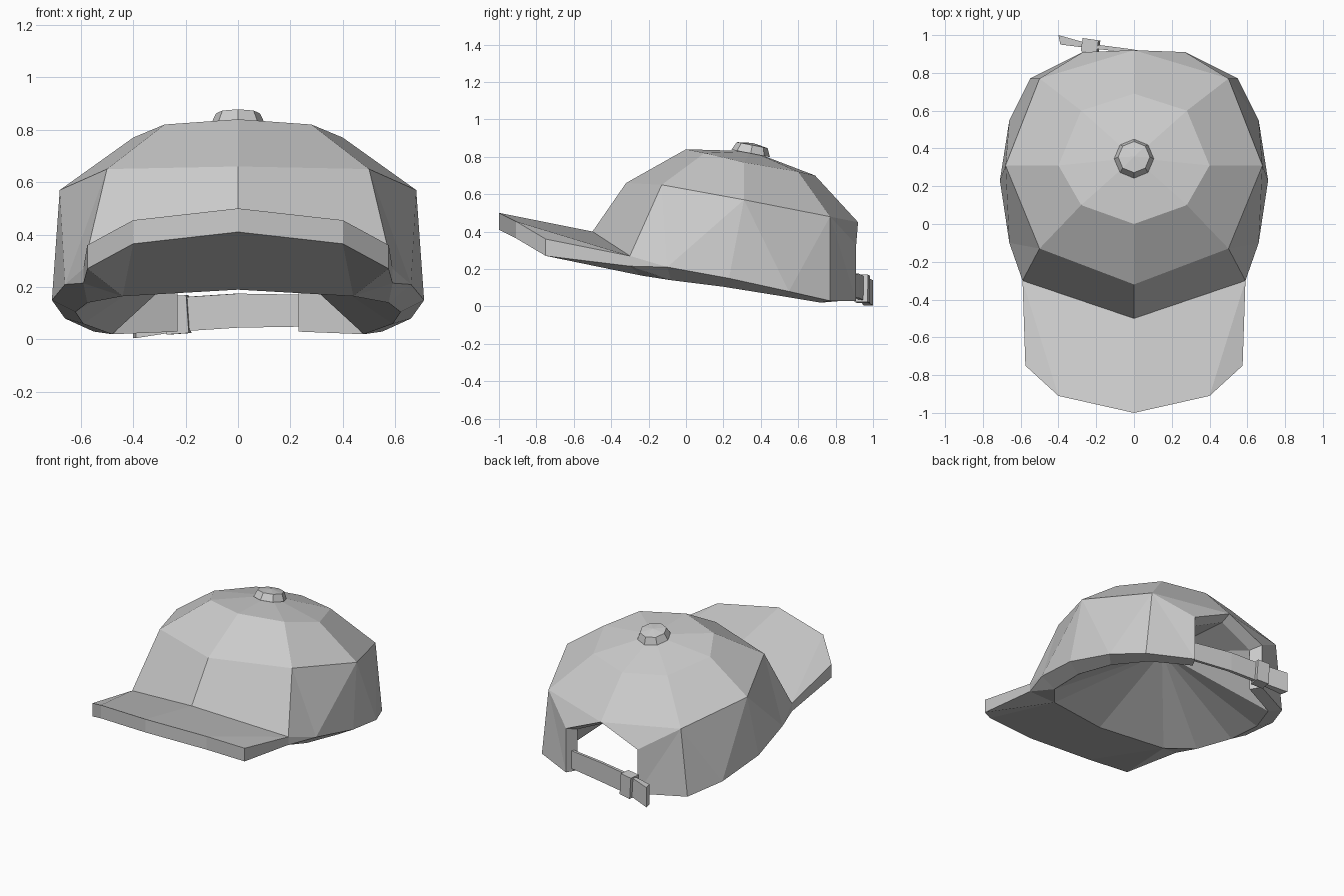
import bpy
import bmesh
import math
from mathutils import Vector

default_cube = bpy.data.objects.get("Cube")
if default_cube:
    bpy.data.objects.remove(default_cube, do_unlink=True)

# One plain cloth colour for the whole cap
COLOUR = (0.6, 0.6, 0.6, 1)
cloth = bpy.data.materials.new("grey_cloth")
cloth.use_nodes = True
cloth.diffuse_color = COLOUR
cloth.node_tree.nodes["Principled BSDF"].inputs["Base Color"].default_value = COLOUR


def finish(bm, name):
    """Turn a bmesh into a flat shaded object."""
    bmesh.ops.recalc_face_normals(bm, faces=bm.faces[:])
    mesh = bpy.data.meshes.new(name)
    bm.to_mesh(mesh)
    bm.free()
    mesh.materials.append(cloth)
    obj = bpy.data.objects.new(name, mesh)
    bpy.context.collection.objects.link(obj)
    return obj


def add_verts(bm, points):
    return [bm.verts.new(p) for p in points]


def bridge(bm, row_a, row_b):
    """Join two rows of equal length with quads."""
    for i in range(len(row_a) - 1):
        bm.faces.new((row_a[i], row_a[i + 1], row_b[i + 1], row_b[i]))


def fan(bm, tip, row):
    """Join a row to a single point with triangles."""
    for a, b in zip(row, row[1:]):
        bm.faces.new((tip, a, b))


def mirror_half(bm):
    geom = bm.verts[:] + bm.edges[:] + bm.faces[:]
    bmesh.ops.mirror(bm, geom=geom, axis='X', merge_dist=0.001)


# Half rows, running from the front centre round to the back
top_ring = [(0, 0, .84), (.28, .1, .82), (.4, .31, .77), (.28, .6, .72), (0, .69, .7)]
mid_ring = [(0, -.32, .66), (.5, -.13, .65), (.68, .31, .57), (.5, .77, .48), (0, .92, .45)]
hem = [(0, -.5, .4), (.59, -.3, .27), (.66, -.1, .21), (.71, .23, .15),
       (.66, .55, .08), (.55, .77, .03), (.27, .91, .03)]
inner_hem = [(0, -.33, .19), (.44, -.24, .165), (.575, -.08, .14), (.62, .2, .105),
             (.59, .48, .06), (.48, .72, .02), (.23, .84, .03)]

# Crown: outer shell, hem, arch edge and a lining gathered to one point
bm = bmesh.new()
top, mid, low, lining = (add_verts(bm, r) for r in (top_ring, mid_ring, hem, inner_hem))
low += [bm.verts.new((.27, .91, .33)), mid[4]]
lining += add_verts(bm, [(.23, .84, .31), (0, .85, .42)])
apex, lining_apex = add_verts(bm, [(0, .35, .83), (0, .27, .46)])
fan(bm, apex, top)
bridge(bm, top, mid)
bm.faces.new((mid[0], low[0], low[1], mid[1]))
fan(bm, mid[1], low[1:3] + [mid[2]])
fan(bm, mid[2], low[2:5] + [mid[3]])
fan(bm, mid[3], low[4:])
bridge(bm, low[2:], lining[2:])
# The lining stands upright beside the arch and slopes everywhere else
fan(bm, lining_apex, lining[:6] + lining[7:])
bm.faces.new(lining[5:8])
mirror_half(bm)
finish(bm, "crown")

# Brim: slab that runs back under the front of the crown
brim_edge = [(0, -1, .5), (.4, -.91, .455), (.575, -.75, .36)]
bm = bmesh.new()
upper = add_verts(bm, brim_edge)
lower = add_verts(bm, [(x, y, z - .09) for x, y, z in brim_edge])
seam = add_verts(bm, hem[:3])
under = add_verts(bm, inner_hem[:3])
corner = bm.verts.new((.59, -.3, .215))
bridge(bm, upper, lower)
bm.faces.new((upper[0], upper[1], seam[1], seam[0]))
bm.faces.new((upper[1], upper[2], seam[1]))
bm.faces.new((upper[2], lower[2], corner, seam[1]))
bm.faces.new((lower[0], lower[1], under[1], under[0]))
fan(bm, under[1], [lower[1], lower[2], corner, under[2]])
fan(bm, corner, [seam[1], seam[2], under[2]])
mirror_half(bm)
finish(bm, "brim")

# Button: tilted eight sided cap with a slightly raised middle
bm = bmesh.new()
bmesh.ops.create_cone(bm, cap_ends=True, segments=8, radius1=.105, radius2=.084, depth=.045)
crest = max(bm.faces, key=lambda f: f.calc_center_median().z)
bmesh.ops.poke(bm, faces=[crest], offset=.012)
button = finish(bm, "button")
button.location = (0, .35, .84)
button.rotation_euler.x = math.radians(-11)

# Strap: band across the rear arch, its loose end flaring outward
# Each section gives x, y, bottom, top and thickness
path = [(.3, .85, .05, .17, .02), (0, .905, .045, .175, .02),
        (-.23, .93, .03, .16, .025), (-.39, .95, .005, .14, .05)]
bm = bmesh.new()
sections = []
for x, y, bottom, height, thick in path:
    back = y + thick
    sections.append(add_verts(bm, [(x, y, bottom), (x, y, height),
                                   (x - .01, back, height), (x - .01, back, bottom)]))
for a, b in zip(sections, sections[1:]):
    bridge(bm, a + a[:1], b + b[:1])
bm.faces.new(sections[0])
bm.faces.new(sections[-1])
finish(bm, "strap")

# Buckle: block wrapped round the strap
bm = bmesh.new()
bmesh.ops.create_cube(bm, size=1)
bmesh.ops.scale(bm, vec=Vector((.085, .07, .145)), verts=bm.verts[:])
buckle = finish(bm, "buckle")
buckle.location = (-.23, .943, .094)
buckle.rotation_euler = (0, math.radians(-4), math.radians(-8))
